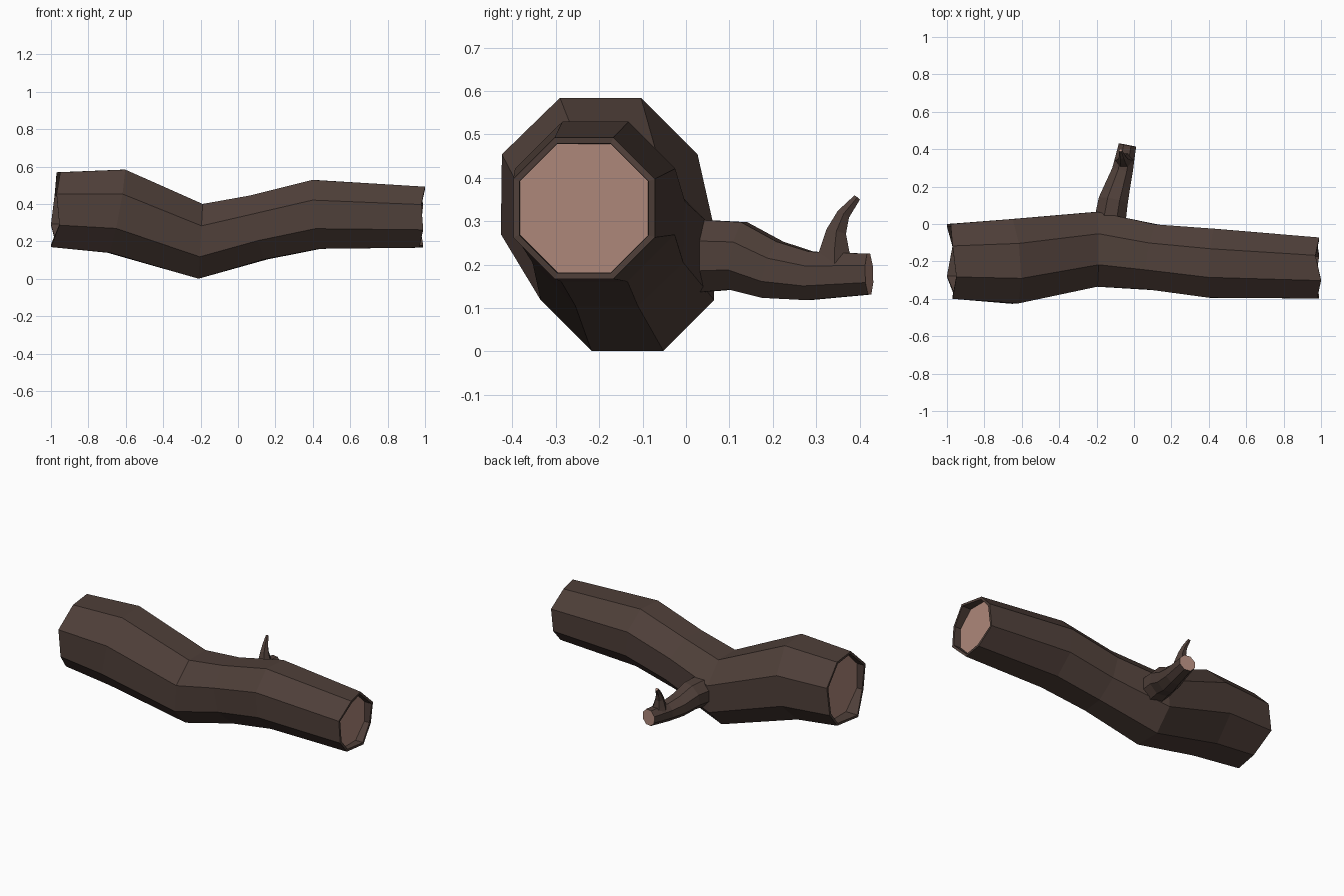
import bpy, bmesh, math
from mathutils import Vector

if "Cube" in bpy.data.objects:
    bpy.data.objects.remove(bpy.data.objects["Cube"])


def material(name, rgb):
    m = bpy.data.materials.new(name)
    m.diffuse_color = (*rgb, 1)
    m.use_nodes = True
    m.node_tree.nodes["Principled BSDF"].inputs["Base Color"].default_value = m.diffuse_color
    return m


bark = material("dark bark", (0.078, 0.050, 0.041))
wood = material("cut wood", (0.42, 0.245, 0.195))


def ring(center, tangent, r, n, ref):
    """Points of a flat-topped polygon; r is the distance to its sides."""
    t = tangent.normalized()
    u = (ref - t * ref.dot(t)).normalized()
    v = u.cross(t)
    big = r / math.cos(math.pi / n)
    angles = [2 * math.pi * (k + 0.5) / n for k in range(n)]
    return [center + big * (v * math.cos(a) + u * math.sin(a)) for a in angles]


def loft(name, rings, wood_start=True, wood_end=True):
    bm = bmesh.new()
    loops = [[bm.verts.new(p) for p in pts] for pts in rings]
    n = len(loops[0])
    for a, b in zip(loops, loops[1:]):
        for k in range(n):
            j = (k + 1) % n
            bm.faces.new((a[k], a[j], b[j], b[k]))
    bm.faces.new(loops[0][::-1]).material_index = int(wood_start)
    bm.faces.new(loops[-1]).material_index = int(wood_end)
    bmesh.ops.recalc_face_normals(bm, faces=bm.faces)
    me = bpy.data.meshes.new(name)
    bm.to_mesh(me)
    bm.free()
    me.materials.append(bark)
    me.materials.append(wood)
    ob = bpy.data.objects.new(name, me)
    bpy.context.collection.objects.link(ob)
    return ob


def path_rings(path, n, ref):
    pts = [Vector(p[:3]) for p in path]
    out = []
    for i, p in enumerate(path):
        t = Vector()
        if i > 0:
            t += (pts[i] - pts[i - 1]).normalized()
        if i < len(pts) - 1:
            t += (pts[i + 1] - pts[i]).normalized()
        out.append(ring(pts[i], t, p[3], n, ref))
    return out


Z = Vector((0, 0, 1))
X = Vector((1, 0, 0))

# Trunk: crooked octagonal log (x, y, z, radius)
trunk = [(-0.97, -0.20, 0.37, 0.20), (-0.65, -0.20, 0.362, 0.226),
         (-0.20, -0.135, 0.201, 0.20), (0.11, -0.178, 0.275, 0.175),
         (0.42, -0.21, 0.345, 0.185), (0.98, -0.235, 0.33, 0.163)]
body = path_rings(trunk, 8, Z)
# Ragged bark lips at both ends, each with a thin rim and recessed cut face
lip_left = [-0.98, -0.97, -0.95, -0.97, -0.955, -1.0, -0.97, -1.0]
lip_right = [0.99, 0.97, 1.0, 0.98, 0.99, 0.97, 0.99, 0.975]


def end_rings(section, xs, inward):
    c, r = Vector(section[:3]), section[3]
    outer = ring(c, X, r, 8, Z)
    rim = ring(c, X, r - 0.014, 8, Z)
    for p, q, x in zip(outer, rim, xs):
        p.x = q.x = x
    cap = ring(c + Vector((inward, 0, 0)), X, r - 0.015, 8, Z)
    return [outer, rim, cap]


left = end_rings(trunk[0], lip_left, 0.05)
right = end_rings(trunk[-1], lip_right, -0.04)
loft("trunk", left[::-1] + body[1:-1] + right)

# Side branch growing out of the back
branch = [(-0.135, -0.04, 0.215, 0.085), (-0.125, 0.04, 0.22, 0.083),
          (-0.112, 0.12, 0.22, 0.079), (-0.088, 0.20, 0.188, 0.067),
          (-0.062, 0.285, 0.174, 0.056), (-0.035, 0.422, 0.178, 0.047)]
loft("side_branch", path_rings(branch, 8, Z), wood_start=False)

# Small curved twig on the branch
twig = [(-0.052, 0.342, 0.19, 0.046), (-0.055, 0.342, 0.232, 0.034),
        (-0.058, 0.346, 0.275, 0.023), (-0.063, 0.362, 0.315, 0.015),
        (-0.072, 0.394, 0.354, 0.008)]
loft("twig", path_rings(twig, 6, X), wood_start=False)
